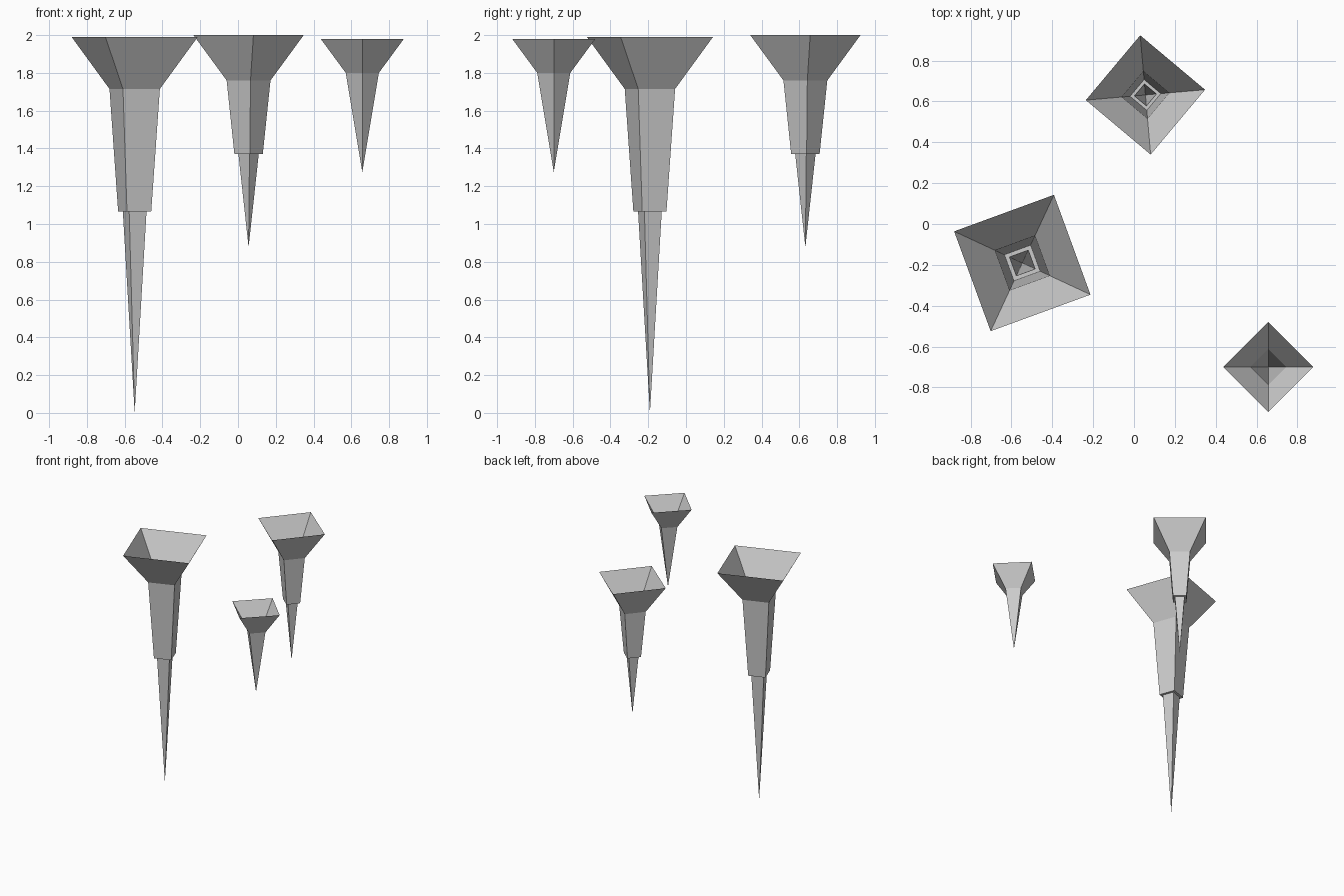
import bpy, bmesh
from math import cos, sin, radians

if "Cube" in bpy.data.objects:
    bpy.data.objects.remove(bpy.data.objects["Cube"])


def icicle(name, centre, turn, rings, tip_z):
    """Open-topped four-sided spike: rings are (radius, z) from the rim down."""
    bm = bmesh.new()
    cx, cy = centre
    loops = []
    for r, z in rings:
        angles = [radians(turn + 90 * i) for i in range(4)]
        loops.append([bm.verts.new((cx + r * cos(a), cy + r * sin(a), z)) for a in angles])
    tip = bm.verts.new((cx, cy, tip_z))
    # side walls and stepped ledges
    for up, low in zip(loops, loops[1:]):
        for i in range(4):
            j = (i + 1) % 4
            bm.faces.new((up[i], low[i], low[j], up[j]))
    # pointed end
    for i in range(4):
        bm.faces.new((loops[-1][i], tip, loops[-1][(i + 1) % 4]))
    mesh = bpy.data.meshes.new(name)
    bm.to_mesh(mesh)
    bm.free()
    obj = bpy.data.objects.new(name, mesh)
    bpy.context.collection.objects.link(obj)
    return obj


# large spike: flared rim, shaft, ledge, long point
icicle("large_stalactite", (-0.547, -0.191), 65.1 - 90 + 45 - 45 + 90,
       [(0.368, 1.99), (0.147, 1.715), (0.0965, 1.065), (0.069, 1.065)], 0.0)

# medium spike: same build, shorter
icicle("medium_stalactite", (0.056, 0.632), 5,
       [(0.293, 2.0), (0.1165, 1.76), (0.0755, 1.37), (0.054, 1.37)], 0.877)

# small spike: flared rim and point only
icicle("small_stalactite", (0.658, -0.70), 0,
       [(0.22, 1.98), (0.0875, 1.80)], 1.275)
